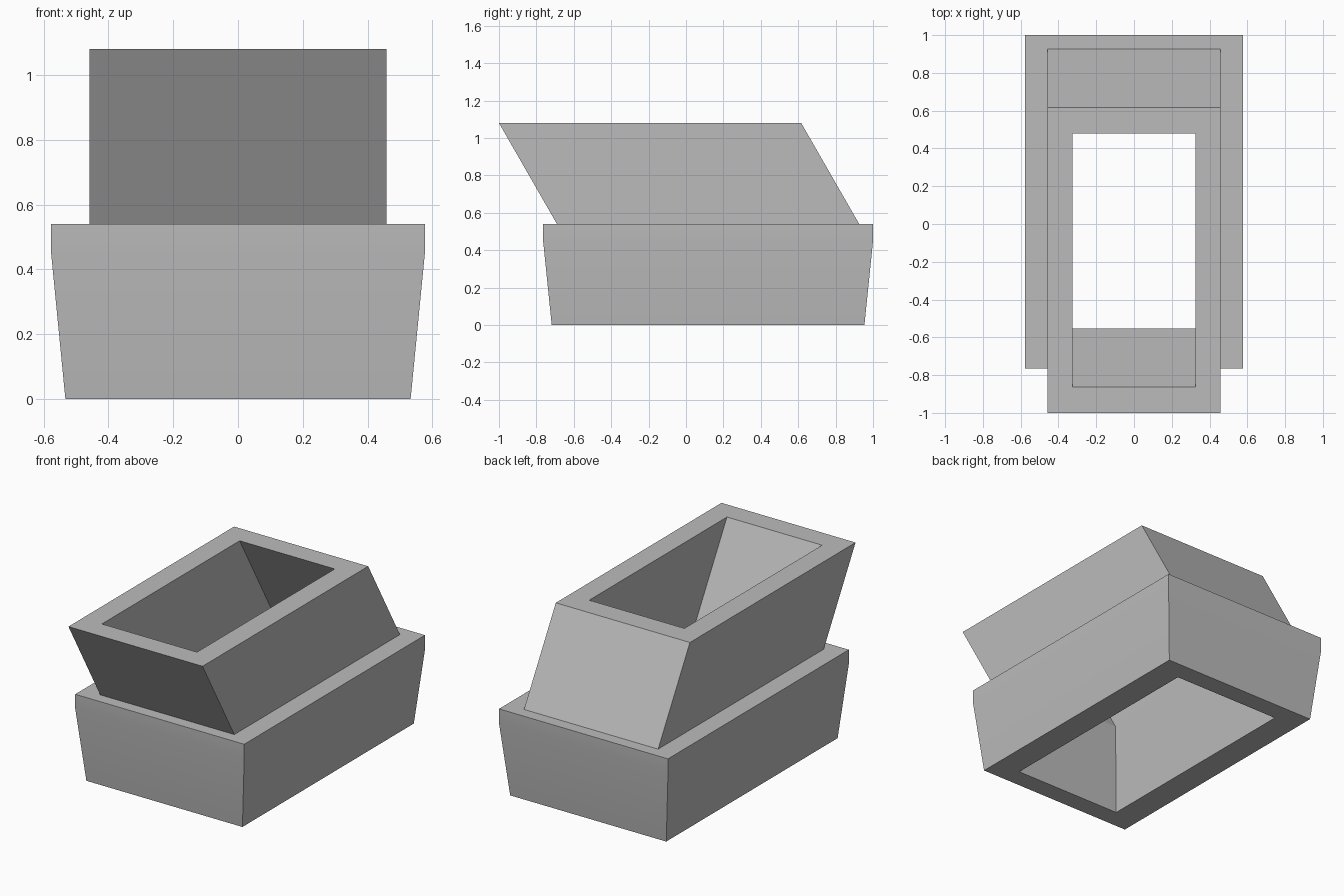
import bpy, bmesh, math

cube = bpy.data.objects.get("Cube")
if cube:
    bpy.data.objects.remove(cube, do_unlink=True)

grey = bpy.data.materials.new("plain grey")
grey.use_nodes = True
colour = (0.5, 0.5, 0.5, 1)
grey.diffuse_color = colour
grey.node_tree.nodes["Principled BSDF"].inputs["Base Color"].default_value = colour

BASE_Y = 0.118            # centre of the base and of the throat
LEAN = -0.31              # forward shift of the tube between collar and mouth
RIM_Z, TOP_Z = 0.54, 1.08


def add_ring(bm, half_x, half_y, z, shift=0):
    """One rectangular cross-section."""
    corners = ((-1, -1), (1, -1), (1, 1), (-1, 1))
    return [bm.verts.new((sx * half_x, BASE_Y + shift + sy * half_y, z))
            for sx, sy in corners]


def closed_loft(name, sections):
    """Skin the sections in order and join the last one to the first."""
    bm = bmesh.new()
    rings = [add_ring(bm, *s) for s in sections]
    for a, b in zip(rings, rings[1:] + rings[:1]):
        for i in range(4):
            j = (i + 1) % 4
            bm.faces.new((a[i], a[j], b[j], b[i]))
    bmesh.ops.recalc_face_normals(bm, faces=bm.faces)
    mesh = bpy.data.meshes.new(name)
    bm.to_mesh(mesh)
    bm.free()
    mesh.materials.append(grey)
    obj = bpy.data.objects.new(name, mesh)
    bpy.context.collection.objects.link(obj)
    return obj


# Flared base, slanted tube and the passage through both, as one shell
well = closed_loft("slanted_funnel", [
    (0.533, 0.836, 0),                # underside, outer edge
    (0.577, 0.882, 0.45),             # end of the flare
    (0.577, 0.882, RIM_Z),            # top of the base
    (0.458, 0.808, RIM_Z),            # foot of the tube
    (0.458, 0.808, TOP_Z, LEAN),      # mouth, outer edge
    (0.325, 0.672, TOP_Z, LEAN),      # mouth, inner edge
    (0.325, 0.672, RIM_Z),            # throat
    (0.367, 0.716, 0),                # underside, inner edge
])

bpy.ops.object.select_all(action="DESELECT")
well.select_set(True)
bpy.context.view_layer.objects.active = well
bpy.ops.object.shade_smooth_by_angle(angle=math.radians(20))
